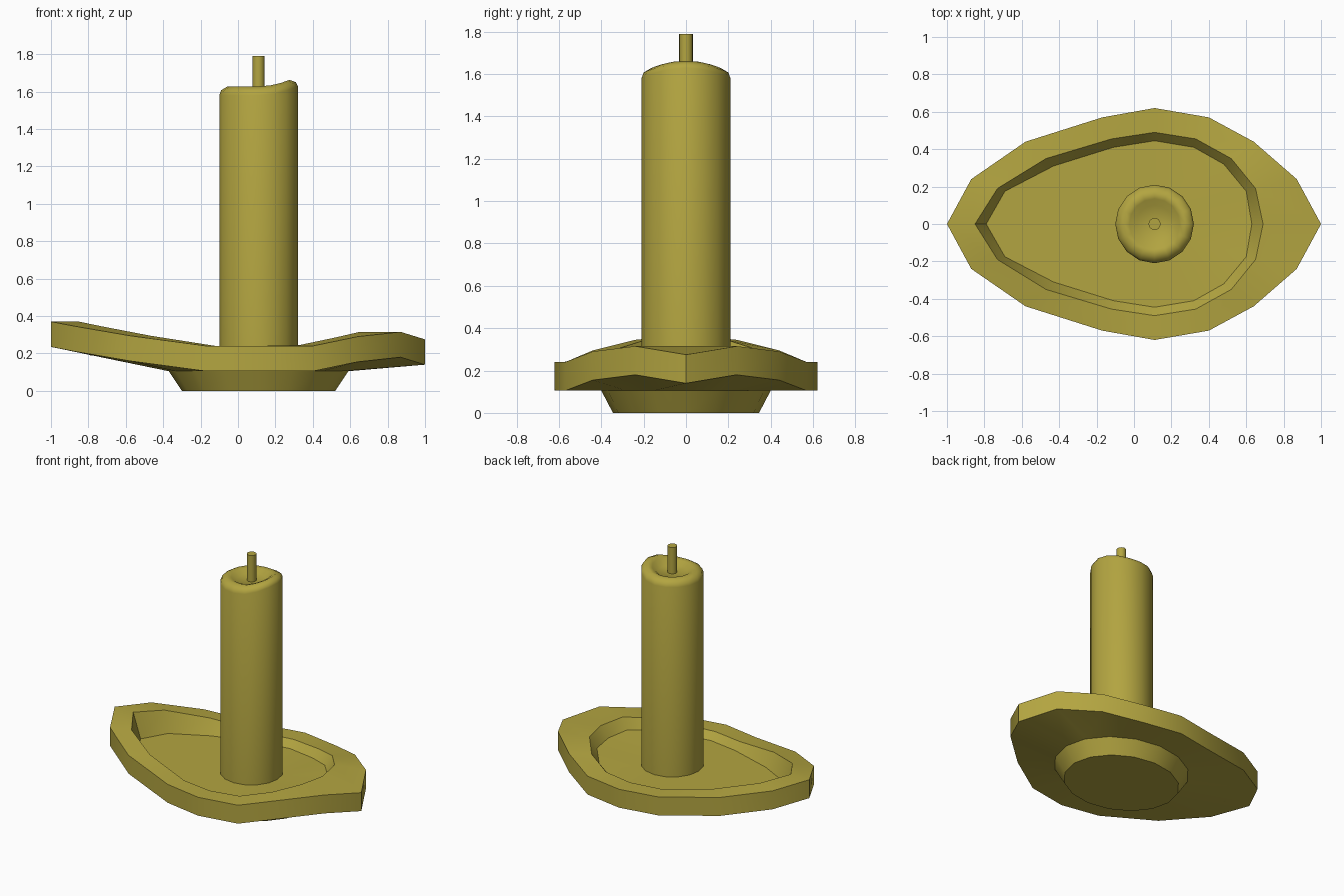
import bpy, bmesh, math

if "Cube" in bpy.data.objects:
    bpy.data.objects.remove(bpy.data.objects["Cube"])

CX, N = 0.11, 16   # candle axis and number of sides

mat = bpy.data.materials.new("olive_brass")
mat.diffuse_color = (0.45, 0.375, 0.052, 1)
mat.use_nodes = True
mat.node_tree.nodes["Principled BSDF"].inputs["Base Color"].default_value = mat.diffuse_color


def mirrored(half):
    """Half outline from +x tip to -x tip -> full closed ring."""
    return half + [(x, -y, z) for x, y, z in half[-2:0:-1]]


def ellipse(rx, ry, z):
    """Ring round the candle axis; z is a number or a function of angle."""
    ring = []
    for i in range(N):
        a = 2 * math.pi * i / N
        h = z(a) if callable(z) else z
        ring.append((CX + rx * math.cos(a), ry * math.sin(a), h))
    return ring


def loft(name, rings, cap_top_centre, angle=30):
    bm = bmesh.new()
    rows = [[bm.verts.new(p) for p in r] for r in rings]
    for lo, hi in zip(rows, rows[1:]):
        for i in range(N):
            j = (i + 1) % N
            bm.faces.new((lo[i], lo[j], hi[j], hi[i]))
    bm.faces.new(rows[0][::-1])
    c = bm.verts.new(cap_top_centre)
    for i in range(N):
        bm.faces.new((rows[-1][i], rows[-1][(i + 1) % N], c))
    bmesh.ops.recalc_face_normals(bm, faces=bm.faces)
    me = bpy.data.meshes.new(name)
    bm.to_mesh(me)
    bm.free()
    ob = bpy.data.objects.new(name, me)
    bpy.context.collection.objects.link(ob)
    me.materials.append(mat)
    bpy.ops.object.select_all(action='DESELECT')
    ob.select_set(True)
    bpy.context.view_layer.objects.active = ob
    bpy.ops.object.shade_smooth_by_angle(angle=math.radians(angle))
    return ob


# leaf-shaped dish on an oval foot
outer = mirrored([(1, 0, .275), (.87, .24, .315), (.64, .44, .29), (.40, .57, .24),
                  (.11, .62, .24), (-.17, .57, .24), (-.58, .44, .295),
                  (-.87, .24, .345), (-1, 0, .37)])
under = [(x, y, z - .135) for x, y, z in outer]
inner = mirrored([(.69, 0, .315), (.65, .19, .315), (.52, .35, .285), (.33, .455, .245),
                  (.11, .49, .24), (-.12, .455, .24), (-.47, .35, .295),
                  (-.73, .19, .345), (-.85, 0, .37)])
floor = mirrored([(.63, 0, .24), (.60, .175, .24), (.48, .32, .215), (.32, .41, .19),
                  (.11, .445, .19), (-.11, .41, .19), (-.43, .31, .19),
                  (-.69, .175, .19), (-.79, 0, .19)])
mid = ellipse(.24, .24, .19)
loft("dish", [ellipse(.41, .345, 0), ellipse(.48, .40, .105),
              under, outer, inner, floor, mid], (CX, 0, .19))


# candle with a melted top that is higher on the right
def lip(z, rise):
    return lambda a: z + rise * max(0, math.cos(a)) ** 2


loft("candle", [ellipse(.21, .21, .18), ellipse(.21, .21, lip(1.58, .05)),
                ellipse(.20, .20, lip(1.607, .043)), ellipse(.165, .165, lip(1.628, .035)),
                ellipse(.135, .135, lip(1.622, .025)), ellipse(.10, .10, 1.60)],
     (CX, 0, 1.595), 60)

# wick
loft("wick", [ellipse(.032, .032, 1.58), ellipse(.032, .032, 1.79)], (CX, 0, 1.79))
